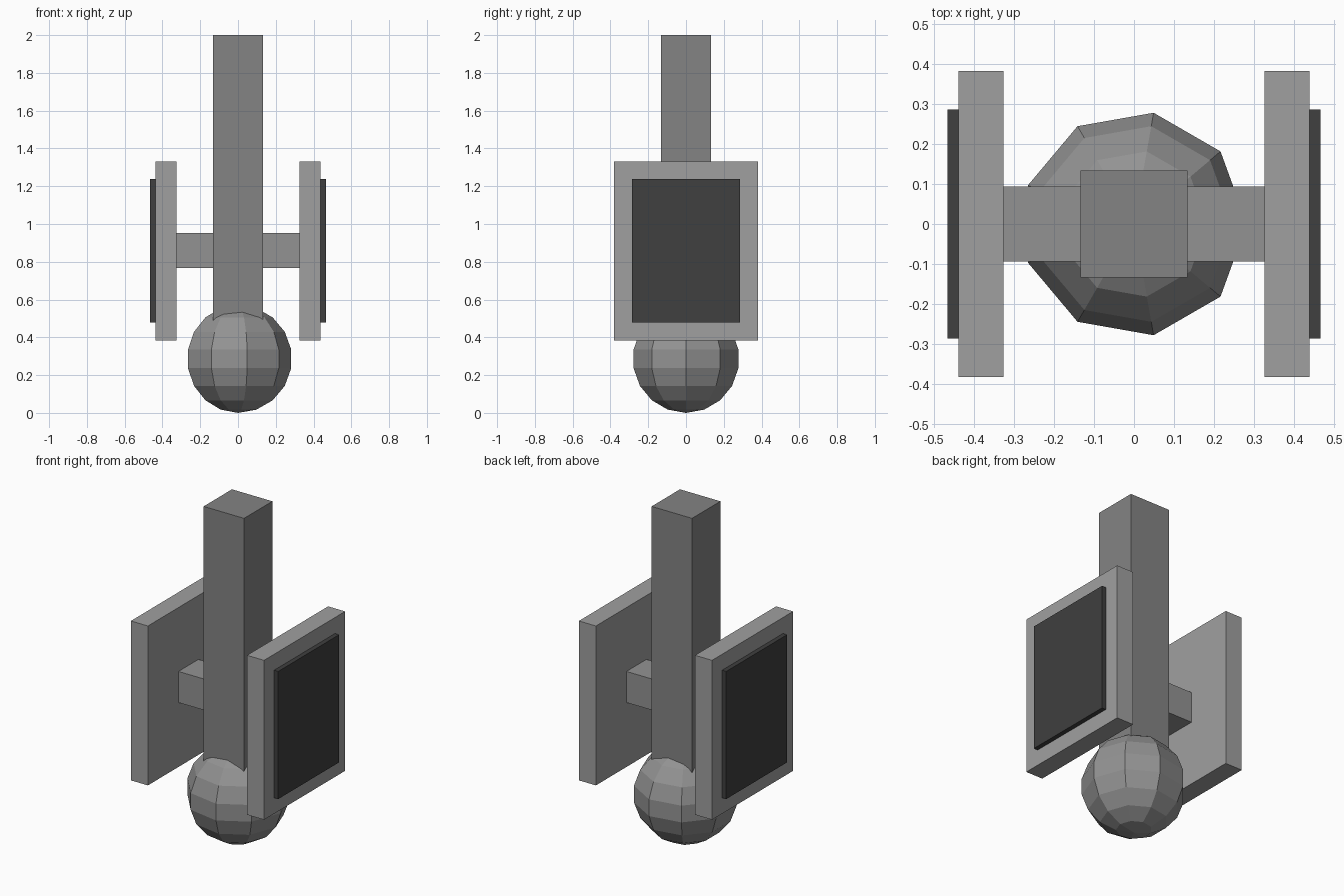
import bpy, bmesh, math
from mathutils import Matrix, Vector

if "Cube" in bpy.data.objects:
    bpy.data.objects.remove(bpy.data.objects["Cube"])


def grey(name, value):
    mat = bpy.data.materials.new(name)
    mat.diffuse_color = (value, value, value, 1)
    mat.use_nodes = True
    mat.node_tree.nodes["Principled BSDF"].inputs["Base Color"].default_value = mat.diffuse_color
    return mat


def finish(name, bm, material):
    mesh = bpy.data.meshes.new(name)
    bm.to_mesh(mesh)
    bm.free()
    obj = bpy.data.objects.new(name, mesh)
    bpy.context.collection.objects.link(obj)
    mesh.materials.append(material)
    return obj


def box(name, low, high, material):
    low, high = Vector(low), Vector(high)
    bm = bmesh.new()
    bmesh.ops.create_cube(bm, size=1, matrix=Matrix.Translation((low + high) / 2)
                          @ Matrix.Diagonal((*(high - low), 1)))
    return finish(name, bm, material)


def mirrored(obj):
    mod = obj.modifiers.new("mirror", 'MIRROR')
    mod.use_axis = (True, False, False)
    return obj


dark = grey("dark_grey", 0.05)
post_grey = grey("post_grey", 0.23)
arm_grey = grey("arm_grey", 0.29)
mid = grey("mid_grey", 0.35)

# faceted base ball, one corner pointing to +x
R = 0.286
bm = bmesh.new()
bmesh.ops.create_uvsphere(bm, u_segments=9, v_segments=9, radius=R,
                          matrix=Matrix.Translation((0, 0, R))
                          @ Matrix.Rotation(-math.pi / 2, 4, 'Z'))
finish("base_ball", bm, arm_grey)

# upright post and cross arm
box("post", (-0.133, -0.133, 0.44), (0.133, 0.133, 2.0), post_grey)
box("cross_arm", (-0.326, -0.094, 0.767), (0.326, 0.094, 0.952), arm_grey)

# side panels with raised dark faces
mirrored(box("side_panel", (0.326, -0.381, 0.384), (0.438, 0.381, 1.332), mid))
mirrored(box("panel_face", (0.438, -0.286, 0.478), (0.465, 0.286, 1.237), dark))
